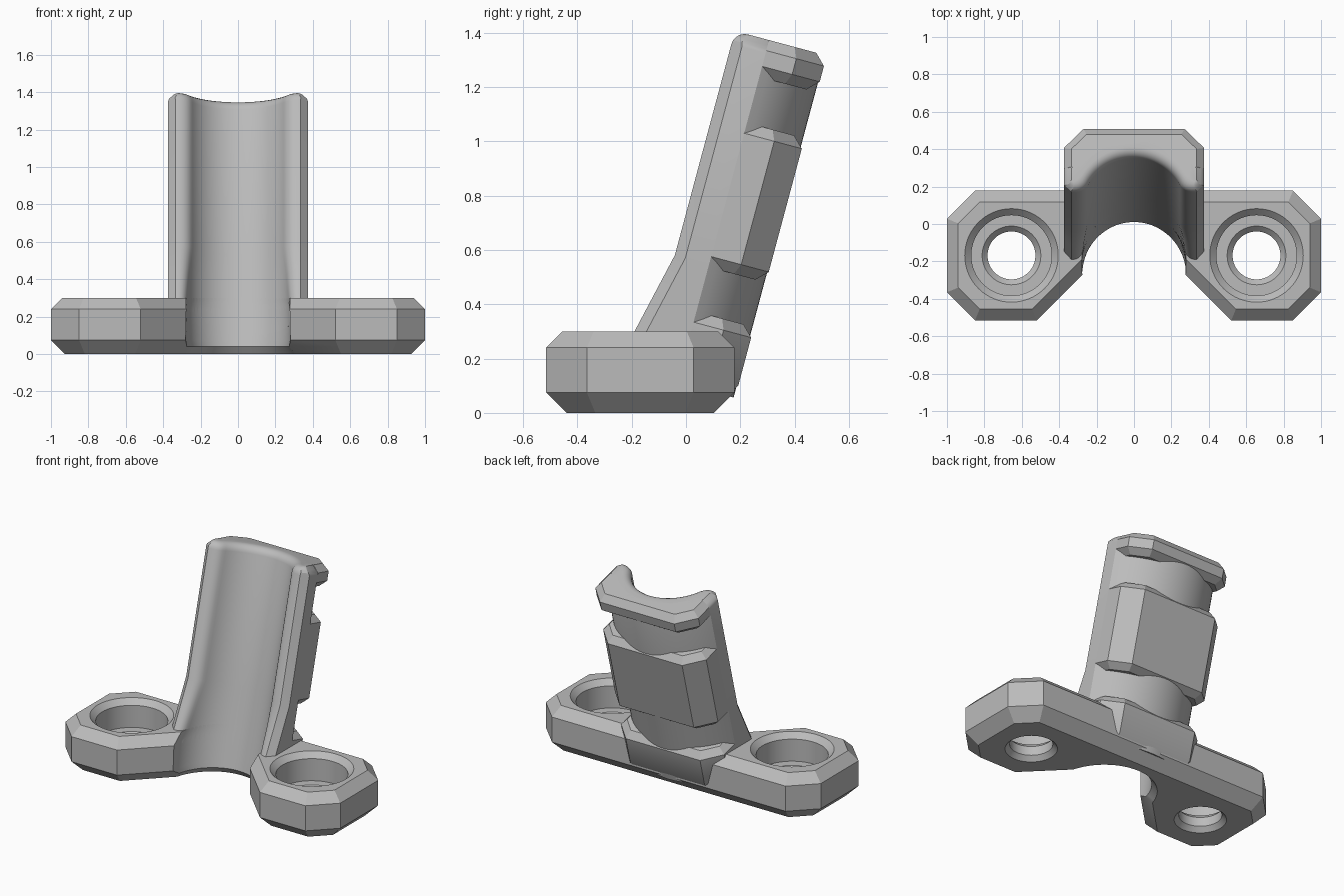
import bpy, bmesh
from math import sin, cos, tan, asin, acos, pi, sqrt, radians
from mathutils import Vector

cube = bpy.data.objects.get("Cube")
if cube:
    bpy.data.objects.remove(cube, do_unlink=True)

TILT = radians(15)
BORE, CORE, HALF = 0.28, 0.435, 0.375   # bore radius, core radius, half width
AXIS = -BORE                            # bore axis, measured in post depth

grey = bpy.data.materials.new("mid_grey")
grey.use_nodes = True
grey.diffuse_color = (0.5, 0.5, 0.5, 1)
grey.node_tree.nodes["Principled BSDF"].inputs["Base Color"].default_value = (0.5, 0.5, 0.5, 1)


def loft(name, rings):
    """Closed skin through rings of equal point count, capped at both ends."""
    bm = bmesh.new()
    rows = [[bm.verts.new(p) for p in ring] for ring in rings]
    n = len(rows[0])
    for a, b in zip(rows, rows[1:]):
        for i in range(n):
            j = (i + 1) % n
            bm.faces.new((a[i], a[j], b[j], b[i]))
    bm.faces.new(rows[0])
    bm.faces.new(rows[-1])
    bmesh.ops.recalc_face_normals(bm, faces=bm.faces)
    mesh = bpy.data.meshes.new(name)
    bm.to_mesh(mesh)
    bm.free()
    mesh.materials.append(grey)
    obj = bpy.data.objects.new(name, mesh)
    bpy.context.collection.objects.link(obj)
    return obj


def activate(obj):
    bpy.ops.object.select_all(action='DESELECT')
    obj.select_set(True)
    bpy.context.view_layer.objects.active = obj


def smooth(obj):
    activate(obj)
    bpy.ops.object.shade_smooth_by_angle(angle=radians(30))


def tilted(section, u):
    """Place a post section (x, depth) at distance u along the leaning axis."""
    return [Vector((x, u * sin(TILT) + v * cos(TILT), u * cos(TILT) - v * sin(TILT)))
            for x, v in section]


def arc(r, start, end, steps):
    return [(r * cos(start + (end - start) * k / steps),
             AXIS + r * sin(start + (end - start) * k / steps)) for k in range(steps + 1)]


def mirrored(half):
    """Close a right half, listed from the outer centre to the inner centre."""
    return half + [(-x, v) for x, v in reversed(half)]


# Half-pipe core with rounded lips
def core_section(front, inset, grow, chamfer):
    r_out, side, r_in = CORE - inset, HALF - inset, BORE + grow
    outer = arc(r_out, radians(88), acos(side / r_out), 14)
    lip_x = side - chamfer
    edge = asin((front - AXIS) / r_in)
    corner = Vector((r_in * cos(edge), front))
    start = Vector((corner.x + 0.9 * (lip_x - corner.x), front))
    inner = arc(r_in, edge + 0.2, radians(88), 14)
    end = Vector(inner[0])
    lip = [(side, front + chamfer), (lip_x, front)]
    for k in range(6):
        t = k / 6
        p = start * (1 - t) ** 2 + corner * 2 * t * (1 - t) + end * t * t
        lip.append((p.x, p.y))
    return mirrored(outer + lip + inner)


FRONT, TOP, FILLET, CHAMFER = -0.19, 1.405, 0.05, 0.04
rings = [tilted(core_section(FRONT - 0.229 * (0.55 - u), 0, 0, CHAMFER), u)
         for u in (0.1, 0.25, 0.4, 0.55)]
for k in range(6):
    a = k * pi / 10
    u, grow = TOP - FILLET + FILLET * sin(a), FILLET * (1 - cos(a))
    inset = max(0, u - TOP + CHAMFER)
    rings.append(tilted(core_section(FRONT + grow, inset, grow, CHAMFER * (1 - 0.8 * k / 5)), u))
smooth(loft("post_core", rings))


# Chamfered blocks around the back of the core, leaving two tie grooves
def block_section(d):
    half = [(0.27 - 0.414 * d, 0.16 - d), (HALF - d, 0.055 - 0.414 * d), (HALF - d, -0.06)]
    return mirrored(half + arc(0.36, radians(38), radians(88), 8))


blocks = {
    "lower_block": [(0.026, 0.07), (0.148, 0), (0.33, 0), (0.37, CHAMFER)],
    "middle_block": [(0.54, CHAMFER), (0.58, 0), (1.05, 0), (1.09, CHAMFER)],
    "top_flange": [(1.265, CHAMFER), (1.305, 0), (1.365, 0), (TOP, CHAMFER)],
}
for name, levels in blocks.items():
    smooth(loft(name, [tilted(block_section(d), u) for u, d in levels]))


# Base plate with two ears and a leaning notch
def base_ring(z, d, grow):
    k = 0.414 * d
    half = [(0.85 - k, 0.178 - d), (1 - d, 0.028 - k), (1 - d, -0.365 + k),
            (0.85 - k, -0.515 + d), (0.52 + k, -0.515 + d)]
    rx, ry = BORE + grow, (BORE + grow) / cos(TILT)
    cy = z * tan(TILT) - BORE / cos(TILT)
    # angle at which the slanted front edge meets the notch
    reach = min(1, (0.005 + sqrt(2) * d - cy) / sqrt(rx * rx + ry * ry))
    t0 = acos(rx / sqrt(rx * rx + ry * ry)) - acos(reach)
    for i in range(17):
        t = t0 + (radians(88.5) - t0) * i / 16
        half.append((rx * cos(t), cy + ry * sin(t)))
    return [Vector((x, y, z)) for x, y in mirrored(half)]


base = loft("base_plate", [base_ring(*level) for level in (
    (0, 0.075, 0.04), (0.04, 0.035, 0), (0.075, 0, 0), (0.24, 0, 0), (0.3, 0.06, 0))])

# Counterbored screw holes
HOLE = [(0.165, -0.01), (0.128, 0.03), (0.128, 0.09), (0.157, 0.12),
        (0.215, 0.12), (0.215, 0.265), (0.257, 0.307)]
for side in (-1, 1):
    cutter = loft("hole_cutter", [
        [Vector((side * 0.655 + r * cos(i * pi / 32), -0.168 + r * sin(i * pi / 32), z))
         for i in range(64)] for r, z in HOLE])
    cutter.hide_render = True
    activate(base)
    mod = base.modifiers.new("screw_hole", 'BOOLEAN')
    mod.operation, mod.solver, mod.object = 'DIFFERENCE', 'EXACT', cutter
    bpy.ops.object.modifier_apply(modifier=mod.name)
    bpy.data.objects.remove(cutter, do_unlink=True)
smooth(base)
